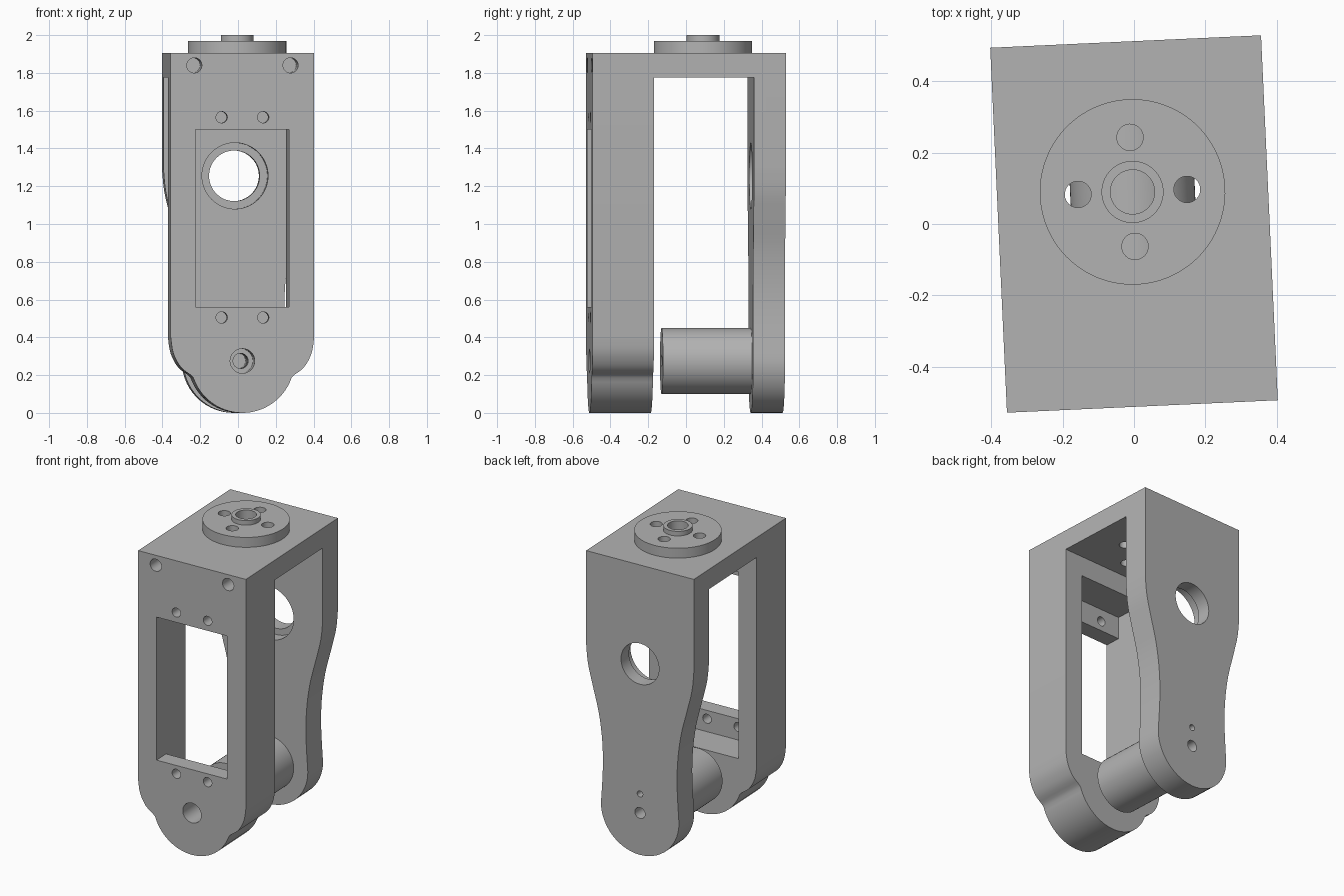
import bpy, bmesh, math
from mathutils import Matrix

if "Cube" in bpy.data.objects:
    bpy.data.objects.remove(bpy.data.objects["Cube"])

HALF_W, HALF_D, TOP = 0.38, 0.512, 1.905
LEG_BACK, PLATE_FRONT, BRIDGE_Z = -0.187, 0.343, 1.775
PIVOT_Z, PIVOT_R = 0.275, 0.275
DISC_Y = 0.09

grey = bpy.data.materials.new("plain_grey")
grey.use_nodes = True
grey.diffuse_color = (0.45, 0.45, 0.45, 1)
grey.node_tree.nodes["Principled BSDF"].inputs["Base Color"].default_value = (0.45, 0.45, 0.45, 1)


def finish(name, bm):
    bmesh.ops.recalc_face_normals(bm, faces=bm.faces)
    me = bpy.data.meshes.new(name)
    bm.to_mesh(me)
    bm.free()
    ob = bpy.data.objects.new(name, me)
    me.materials.append(grey)
    bpy.context.collection.objects.link(ob)
    return ob


def box(name, x0, x1, y0, y1, z0, z1):
    bm = bmesh.new()
    bmesh.ops.create_cube(bm, size=1)
    for v in bm.verts:
        v.co = (x0 + (v.co.x + .5) * (x1 - x0), y0 + (v.co.y + .5) * (y1 - y0),
                z0 + (v.co.z + .5) * (z1 - z0))
    return finish(name, bm)


def cylinder(name, axis, a, b, r, start, end, seg=48):
    """Cylinder along y (a=x, b=z) or along z (a=x, b=y)."""
    bm = bmesh.new()
    bmesh.ops.create_cone(bm, cap_ends=True, segments=seg, radius1=r, radius2=r, depth=end - start)
    mid = (start + end) / 2
    if axis == "y":
        m = Matrix.Translation((a, mid, b)) @ Matrix.Rotation(math.pi / 2, 4, "X")
    else:
        m = Matrix.Translation((a, b, mid))
    bm.transform(m)
    return finish(name, bm)


def plate(name, side, arc_start, y0, y1):
    """Mirrored side profile closed by a round lower end, extruded along y."""
    arc = [math.radians(arc_start + (-90 - arc_start) * i / 14) for i in range(15)]
    half = side + [(PIVOT_R * math.cos(t), PIVOT_Z + PIVOT_R * math.sin(t)) for t in arc]
    outline = half + [(-x, z) for x, z in reversed(half[:-1])]
    bm = bmesh.new()
    face = bm.faces.new([bm.verts.new((x, y0, z)) for x, z in outline])
    ext = bmesh.ops.extrude_face_region(bm, geom=[face])["geom"]
    bmesh.ops.translate(bm, vec=(0, y1 - y0, 0), verts=[g for g in ext if isinstance(g, bmesh.types.BMVert)])
    return finish(name, bm)


def combine(target, others, operation):
    for other in others:
        mod = target.modifiers.new("combine", "BOOLEAN")
        mod.operation, mod.solver, mod.object = operation, "EXACT", other
        bpy.context.view_layer.objects.active = target
        bpy.ops.object.modifier_apply(modifier=mod.name)
        bpy.data.objects.remove(other)


def spline(points, steps=4):
    """Smooth curve through a few profile points."""
    out = []
    p = [points[0]] + points + [points[-1]]
    for i in range(1, len(p) - 2):
        for k in range(steps):
            t = k / steps
            out.append(tuple(0.5 * (2 * b + (c - a) * t + (2 * a - 5 * b + 4 * c - d) * t * t
                                    + (3 * b - a - 3 * c + d) * t ** 3)
                             for a, b, c, d in zip(p[i - 1], p[i], p[i + 1], p[i + 2])))
    return out


# Frame: front leg, waisted back plate and top bridge
leg_side = [(HALF_W, TOP)] + spline([(HALF_W, .4), (.366, .315), (.325, .24), (.263, .194)])
frame = plate("bracket_frame", leg_side, -19, -HALF_D, LEG_BACK)
plate_side = [(HALF_W, TOP)] + spline([(HALF_W, 1.3), (.367, 1.17), (.333, 1.03), (.29, .86),
                                       (.266, .68), (.262, .5), (PIVOT_R, PIVOT_Z)])
back_plate = plate("back_plate", plate_side, 0, PLATE_FRONT, HALF_D)
bridge = box("bridge", -HALF_W, HALF_W, LEG_BACK, PLATE_FRONT, BRIDGE_Z, TOP)
combine(frame, [bridge, back_plate], "UNION")

# Motor window, rear pocket and the holes in the frame
front, back = -HALF_D - .05, HALF_D + .05
cuts = [box("window", -.25, .247, front, -.3, .56, 1.5),
        box("pocket", -.25, .247, -HALF_D + .105, LEG_BACK + .05, .42, 1.645),
        cylinder("pivot_bore", "y", 0, PIVOT_Z, .065, front, -.3),
        cylinder("pivot_hole", "y", 0, PIVOT_Z, .04, -.35, LEG_BACK + .05),
        cylinder("plate_hole", "y", 0, 1.255, .134, .3, back, 64),
        cylinder("plate_bore", "y", 0, 1.255, .175, .3, PLATE_FRONT + .08, 64),
        cylinder("back_screw", "y", 0, PIVOT_Z, .036, .39, back, 32),
        cylinder("back_pin", "y", 0, .4, .02, .39, back, 24)]
for s in (-1, 1):
    cuts.append(cylinder("top_screw", "y", s * .255, 1.84, .04, front, -.3, 32))
    for z in (.505, 1.565):
        cuts.append(cylinder("mount_screw", "y", s * .11, z, .03, front, -.3, 32))


def disc_holes(z0, z1):
    holes = [cylinder("centre_hole", "z", 0, DISC_Y, .062, z0, z1)]
    for i in range(4):
        t = i * math.pi / 2
        holes.append(cylinder("disc_hole", "z", .153 * math.cos(t), DISC_Y + .153 * math.sin(t),
                              .037, z0, z1, 32))
    return holes


combine(frame, cuts + disc_holes(1.7, 2.1), "DIFFERENCE")

# Round mounting disc with a raised hub
disc = cylinder("mounting_disc", "z", 0, DISC_Y, .26, TOP, 1.97, 96)
combine(disc, [cylinder("hub", "z", 0, DISC_Y, .087, TOP + .02, 2.0)], "UNION")
combine(disc, disc_holes(1.8, 2.1), "DIFFERENCE")

# Pivot shaft standing on the back plate
shaft = cylinder("pivot_shaft", "y", 0, PIVOT_Z, .175, -.13, PLATE_FRONT + .01, 64)
combine(shaft, [cylinder("shaft_hole", "y", 0, PIVOT_Z, .04, -.2, 0, 32)], "DIFFERENCE")

# Slight turn of the whole assembly, then shading
bpy.ops.object.select_all(action="DESELECT")
for ob in (frame, disc, shaft):
    ob.data.transform(Matrix.Rotation(math.radians(2.63), 4, "Z"))
    ob.select_set(True)
bpy.context.view_layer.objects.active = frame
bpy.ops.object.shade_smooth_by_angle(angle=math.radians(25))
